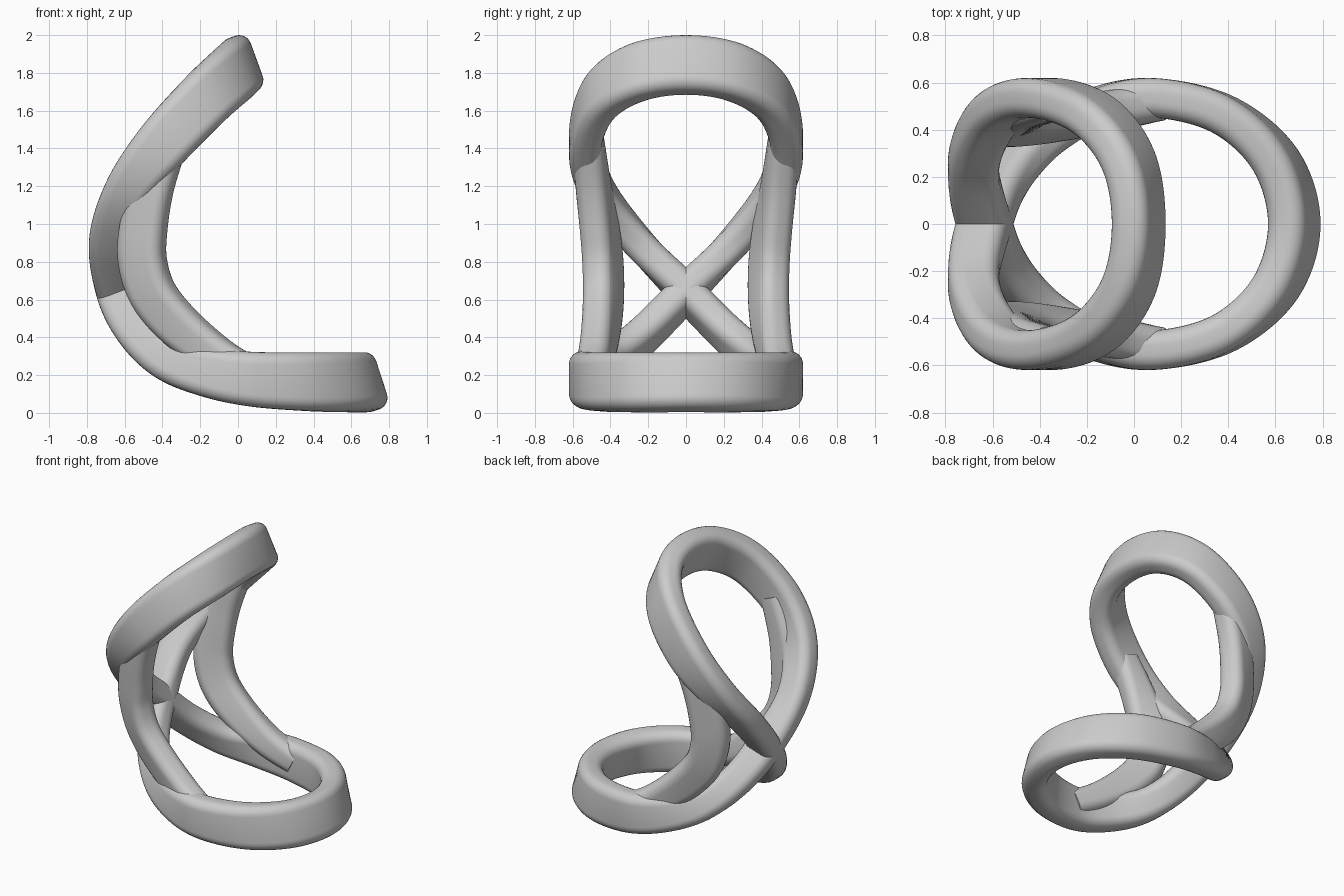
import bpy, bmesh, math
from mathutils import Vector

cube = bpy.data.objects.get("Cube")
if cube:
    bpy.data.objects.remove(cube, do_unlink=True)

grey = bpy.data.materials.new("plain_grey")
grey.use_nodes = True
colour = (0.6, 0.6, 0.6, 1)
grey.diffuse_color = colour
grey.node_tree.nodes["Principled BSDF"].inputs["Base Color"].default_value = colour

THICK = 0.084   # half thickness of every band
ROUND = 0.065   # corner radius


def rounded_section(depth, steps=6):
    """Rounded rectangle with the given half depth."""
    pts = []
    for q, (sx, sy) in enumerate([(1, 1), (-1, 1), (-1, -1), (1, -1)]):
        for k in range(steps + 1):
            t = math.pi / 2 * (q + k / steps)
            pts.append((sx * (depth - ROUND) + ROUND * math.cos(t),
                        sy * (THICK - ROUND) + ROUND * math.sin(t)))
    return pts


def spline(points, closed, steps):
    """Smooth curve through points of any dimension."""
    n = len(points)

    def at(i):
        if closed:
            return points[i % n]
        return points[max(0, min(n - 1, i))]

    out = []
    for i in range(n if closed else n - 1):
        p0, p1, p2, p3 = (at(i + k) for k in (-1, 0, 1, 2))
        for s in range(steps):
            t = s / steps
            out.append([0.5 * (2 * b + (c - a) * t + (2 * a - 5 * b + 4 * c - d) * t * t
                               + (3 * b - a - 3 * c + d) * t ** 3)
                        for a, b, c, d in zip(p0, p1, p2, p3)])
    if not closed:
        out.append(list(points[-1]))
    return out


def sweep(name, points, closed=True, tilt=0, side=1, steps=14):
    """Sweep the section; each point is x, y, z, angle of the deep axis, half depth."""
    path = spline(points, closed, steps)
    n = len(path)
    bm = bmesh.new()
    rings = []
    for i, (x, y, z, deg, depth) in enumerate(path):
        j, k = ((i - 1) % n, (i + 1) % n) if closed else (max(i - 1, 0), min(i + 1, n - 1))
        tangent = (Vector(path[k][:3]) - Vector(path[j][:3])).normalized()
        ang = math.radians(deg)
        lean = tilt * math.sin(math.pi * i / (n - 1))
        deep = Vector((math.cos(ang), lean, math.sin(ang)))
        deep = (deep - tangent * deep.dot(tangent)).normalized()
        across = tangent.cross(deep)
        ring = []
        for a, b in rounded_section(depth):
            p = Vector((x, y, z)) + deep * a + across * b
            ring.append(bm.verts.new((p.x, p.y * side, p.z)))
        rings.append(ring)
    m = len(rings[0])
    for i in range(n if closed else n - 1):
        r, q = rings[i], rings[(i + 1) % n]
        for k in range(m):
            bm.faces.new((r[k], r[(k + 1) % m], q[(k + 1) % m], q[k]))
    if not closed:
        bm.faces.new(rings[0])
        bm.faces.new(rings[-1])
    bmesh.ops.recalc_face_normals(bm, faces=bm.faces)
    mesh = bpy.data.meshes.new(name)
    bm.to_mesh(mesh)
    bm.free()
    mesh.materials.append(grey)
    obj = bpy.data.objects.new(name, mesh)
    bpy.context.collection.objects.link(obj)
    bpy.ops.object.select_all(action="DESELECT")
    obj.select_set(True)
    bpy.context.view_layer.objects.active = obj
    bpy.ops.object.shade_smooth_by_angle(angle=math.radians(40))


def mirror(points):
    return [(x, -y, z, a, d) for x, y, z, a, d in points]


# Figure-eight band: upper loop, crossing at the back, lower loop
top = [(0.02, 0, 1.842, -70, 0.157)]
upper = [(-0.025, 0.27, 1.798, -66, 0.157), (-0.175, 0.463, 1.66, -57, 0.153),
         (-0.4, 0.535, 1.42, -45, 0.145), (-0.585, 0.465, 1.175, -30, 0.122),
         (-0.68, 0.26, 0.91, -8, 0.108)]
crossing = [(-0.635, 0, 0.64, 22, 0.115)]
lower = [(-0.54, 0.2, 0.435, 38, 0.108), (-0.38, 0.37, 0.285, 58, 0.112),
         (-0.165, 0.49, 0.215, 75, 0.13), (0.08, 0.535, 0.178, 88, 0.145),
         (0.38, 0.463, 0.165, 97, 0.155), (0.6, 0.27, 0.162, 105, 0.157)]
front = [(0.68, 0, 0.162, 108, 0.157)]
loop = (top + upper + crossing + mirror(lower) + front + lower[::-1]
        + crossing + mirror(upper)[::-1])
sweep("figure_eight_band", loop)

# Side struts joining the two loops
strut = [(-0.35, 0.52, 1.45, -42, 0.09), (-0.45, 0.49, 1.2, -24, 0.11),
         (-0.5, 0.458, 0.98, -10, 0.125), (-0.505, 0.44, 0.8, 10, 0.128),
         (-0.445, 0.437, 0.62, 32, 0.125), (-0.3, 0.45, 0.45, 48, 0.118),
         (-0.09, 0.48, 0.29, 62, 0.1), (0.1, 0.52, 0.19, 80, 0.09)]
for name, side in (("left_strut", 1), ("right_strut", -1)):
    sweep(name, strut, closed=False, tilt=0.5, side=side)
